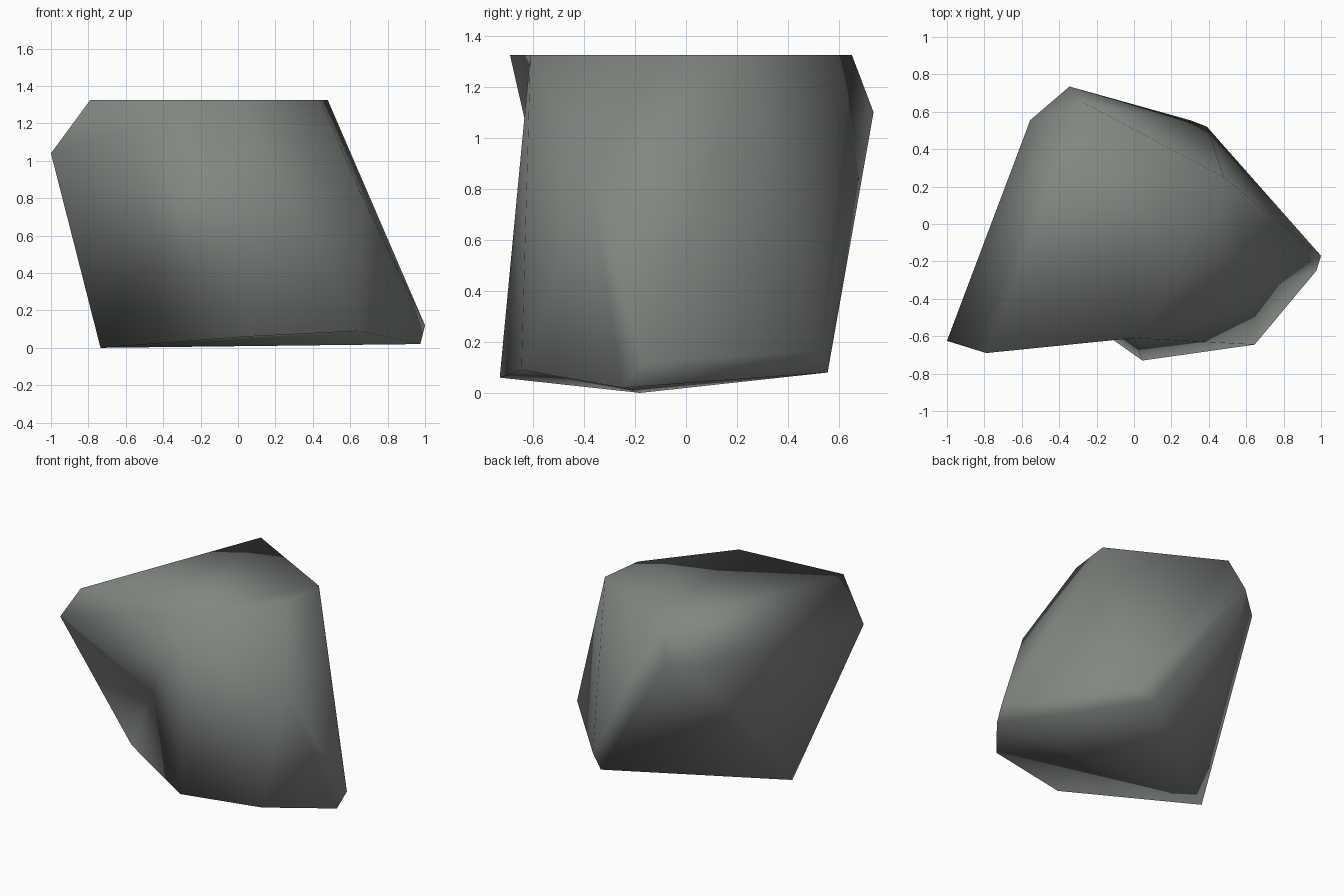
import bpy
import bmesh

cube = bpy.data.objects.get("Cube")
if cube:
    bpy.data.objects.remove(cube, do_unlink=True)

# Stone colour
stone = bpy.data.materials.new("grey_stone")
stone.use_nodes = True
colour = (0.22, 0.24, 0.22, 1.0)
stone.diffuse_color = colour
shader = stone.node_tree.nodes["Principled BSDF"]
shader.inputs["Base Color"].default_value = colour
shader.inputs["Roughness"].default_value = 0.9

# Corners of the boulder
TOP = 1.325
corners = {
    # flat top
    "top_right_front": (-0.79, -0.69, TOP),
    "top_front": (0.0, -0.61, TOP),
    "top_left": (0.44, -0.07, TOP),
    "top_left_back": (0.48, 0.25, TOP),
    "top_back": (-0.27, 0.65, TOP),
    # shoulders
    "shoulder_front": (-1.0, -0.625, 1.04),
    "shoulder_side": (-0.555, 0.555, 1.05),
    "shoulder_back": (-0.345, 0.735, 1.1),
    "shoulder_left": (0.65, -0.37, 0.84),
    # foot
    "foot_right": (-0.735, -0.18, 0.0),
    "foot_front": (0.045, -0.73, 0.06),
    "foot_front_left": (0.645, -0.645, 0.09),
    "foot_left": (0.975, -0.25, 0.02),
    "foot_left_tip": (1.0, -0.17, 0.12),
    "foot_back_tip": (0.39, 0.52, 0.165),
    "foot_back": (0.3, 0.555, 0.08),
}

# Facets, grouped by side
facets = [
    # top
    "top_right_front top_front top_left top_left_back top_back",
    # front, with the shallow dent at its right
    "shoulder_front top_front top_right_front",
    "shoulder_front foot_right top_front",
    "foot_right foot_front top_front",
    "foot_front foot_front_left top_front",
    # left
    "top_front shoulder_left top_left",
    "top_front foot_front_left shoulder_left",
    "foot_front_left foot_left shoulder_left",
    "foot_left foot_left_tip shoulder_left",
    "top_left shoulder_left top_left_back",
    "shoulder_left foot_left_tip top_left_back",
    # back
    "foot_left_tip foot_back_tip top_left_back",
    "top_left_back foot_back_tip top_back",
    "foot_back_tip shoulder_back top_back",
    "foot_back_tip foot_back shoulder_back",
    "foot_back foot_right shoulder_back",
    # right
    "foot_right shoulder_side shoulder_back",
    "foot_right shoulder_front shoulder_side",
    "shoulder_front top_right_front shoulder_side",
    "top_right_front top_back shoulder_side",
    "shoulder_side top_back shoulder_back",
    # underside
    "foot_left_tip foot_back foot_back_tip",
    "foot_left foot_back foot_left_tip",
    "foot_left foot_right foot_back",
    "foot_front_left foot_right foot_left",
    "foot_front foot_right foot_front_left",
]

# Boulder mesh
bm = bmesh.new()
points = {name: bm.verts.new(co) for name, co in corners.items()}
for facet in facets:
    face = bm.faces.new([points[name] for name in facet.split()])
    face.smooth = True
bmesh.ops.recalc_face_normals(bm, faces=bm.faces)
mesh = bpy.data.meshes.new("boulder")
bm.to_mesh(mesh)
bm.free()

mesh.materials.append(stone)
boulder = bpy.data.objects.new("boulder", mesh)
bpy.context.collection.objects.link(boulder)
